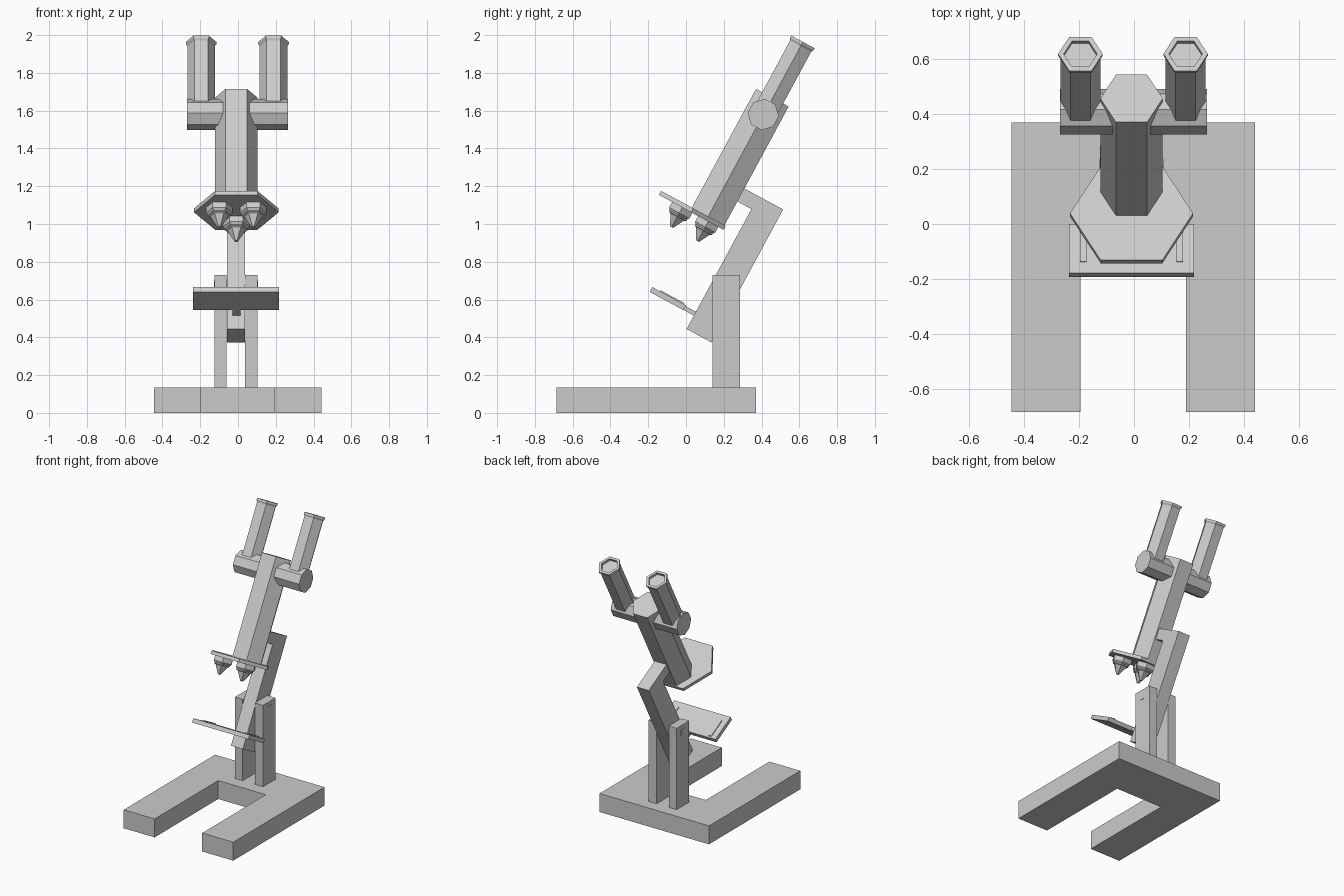
import bpy, bmesh, math
from mathutils import Matrix

if "Cube" in bpy.data.objects:
    bpy.data.objects.remove(bpy.data.objects["Cube"])

# Tilted frame shared by arm, tube, stage: local y = depth, local z = along the tube
TILT = Matrix.Translation((0, 0.003, 0.444)) @ Matrix.Rotation(math.radians(-28.4), 4, 'X')
FLAT = Matrix.Identity(4)
CX = -0.009          # centre of the upper assembly


def finish(name, bm, matrix):
    bmesh.ops.recalc_face_normals(bm, faces=bm.faces[:])
    bm.transform(matrix)
    mesh = bpy.data.meshes.new(name)
    bm.to_mesh(mesh)
    bm.free()
    ob = bpy.data.objects.new(name, mesh)
    bpy.context.collection.objects.link(ob)
    return ob


def box(name, x, y, z, matrix=FLAT):
    bm = bmesh.new()
    bmesh.ops.create_cube(bm, size=1)
    for v in bm.verts:
        v.co = [(a + b) / 2 + c * (b - a) for (a, b), c in zip((x, y, z), v.co)]
    return finish(name, bm, matrix)


def lathe(name, profile, sides, matrix, phase=0.0):
    """Low-poly turned part from (radius, height) points, capped at both ends."""
    bm = bmesh.new()
    rings = []
    for r, h in profile:
        angles = [phase + 2 * math.pi * i / sides for i in range(sides)]
        rings.append([bm.verts.new((r * math.cos(a), r * math.sin(a), h)) for a in angles])
    for a, b in zip(rings, rings[1:]):
        for i in range(sides):
            j = (i + 1) % sides
            bm.faces.new((a[i], a[j], b[j], b[i]))
    bm.faces.new(rings[0])
    bm.faces.new(rings[-1])
    return finish(name, bm, matrix)


def at(x, y, z=0.0):
    return TILT @ Matrix.Translation((x, y, z))


# U-shaped foot
bm = bmesh.new()
outline = [(-0.445, -0.685), (-0.195, -0.685), (-0.195, 0.05), (0.19, 0.05),
           (0.19, -0.685), (0.441, -0.685), (0.441, 0.37), (-0.445, 0.37)]
face = bm.faces.new([bm.verts.new((x, y, 0)) for x, y in outline])
top = bmesh.ops.extrude_face_region(bm, geom=[face])["geom"]
bmesh.ops.translate(bm, vec=(0, 0, 0.135),
                    verts=[g for g in top if isinstance(g, bmesh.types.BMVert)])
finish("base", bm, FLAT)

# Two posts and the hinge pin holding the arm
for label, x in (("left", (-0.124, -0.06)), ("right", (0.038, 0.104))):
    box(label + "_post", x, (0.14, 0.285), (0.13, 0.73))
box("hinge_pin", (-0.127, 0.107), (0.19, 0.235), (0.655, 0.70))

# Tilted arm and the block joining it to the tube
box("arm", (-0.059, 0.037), (0, 0.149), (0, 0.80), TILT)
box("arm_connector", (-0.059, 0.037), (-0.12, 0.02), (0.722, 0.80), TILT)

# Body tube and revolving nosepiece
lathe("body_tube", [(0.1135, 0.575), (0.1135, 1.293)], 6, at(CX, -0.183))
lathe("nosepiece", [(0.224, 0.555), (0.224, 0.579)], 6, at(CX, -0.272))

# Three objectives around the nosepiece
lens = [(0.07, 0.56), (0.07, 0.522), (0.06, 0.51), (0.06, 0.503),
        (0.047, 0.497), (0.01, 0.437)]
for i in range(3):
    a = math.radians(90 + 120 * i)
    lathe("objective_%d" % (i + 1), lens, 6,
          at(CX + 0.104 * math.cos(a), -0.274 + 0.104 * math.sin(a)))

# Octagonal crossbar carrying the eyepieces
lathe("eyepiece_crossbar", [(0.083, -0.27), (0.083, 0.265)], 8,
      at(0, -0.183, 1.192) @ Matrix.Rotation(math.pi / 2, 4, 'Y'), math.pi / 8)

# Eyepieces with flared rims and a recessed lens
eye = [(0.073, 1.19), (0.073, 1.605), (0.081, 1.617), (0.081, 1.63),
       (0.061, 1.63), (0.061, 1.612)]
for label, x in (("left", -0.195), ("right", 0.188)):
    lathe(label + "_eyepiece", eye, 6, at(x, -0.181))

# Stage with bracket and two slide clips
box("stage", (-0.237, 0.218), (-0.265, -0.063), (0.08, 0.109), TILT)
box("stage_bracket", (-0.03, 0.012), (-0.08, 0.02), (0.081, 0.104), TILT)
for label, x in (("left", -0.185), ("right", 0.166)):
    box(label + "_stage_clip", (x - 0.012, x + 0.012), (-0.22, -0.075), (0.10, 0.115), TILT)
